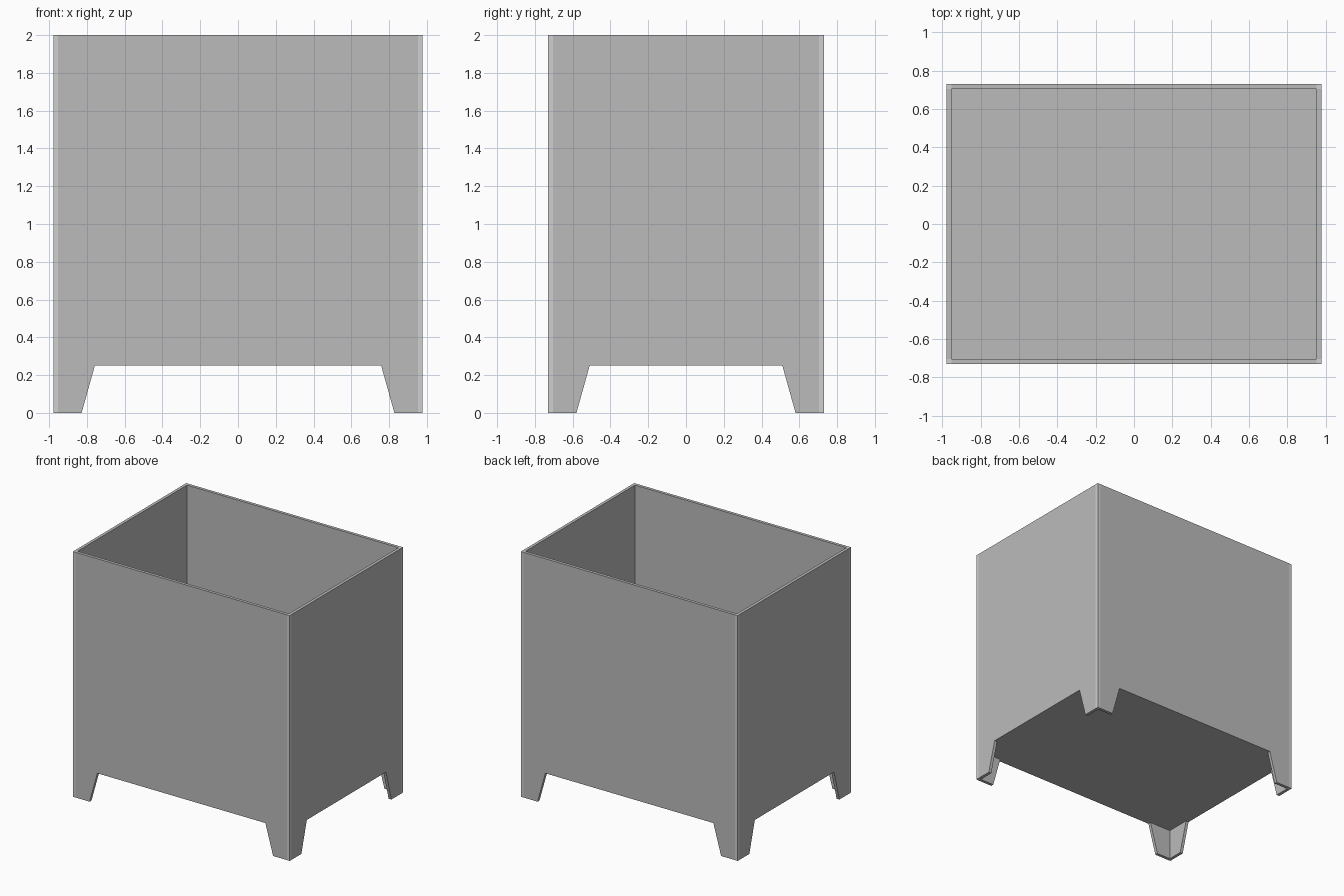
import bpy
import bmesh
from mathutils import Matrix, Vector

cube = bpy.data.objects.get("Cube")
if cube:
    bpy.data.objects.remove(cube, do_unlink=True)

HX, HY, TOP = 0.978, 0.73, 2.0   # half width, half depth, height
WALL = 0.025                     # panel thickness
BELLY = 0.25                     # underside height between the legs
FOOT, HIP = 0.15, 0.22           # leg width at the ground and at the belly


def material(name, value):
    mat = bpy.data.materials.new(name)
    mat.use_nodes = True
    colour = (value, value, value, 1)
    mat.diffuse_color = colour
    mat.node_tree.nodes["Principled BSDF"].inputs["Base Color"].default_value = colour
    return mat


grey = material("mid grey", 0.5)
light = material("light grey", 0.63)


def finish(name, bm, mat):
    bmesh.ops.recalc_face_normals(bm, faces=bm.faces)
    mesh = bpy.data.meshes.new(name)
    bm.to_mesh(mesh)
    bm.free()
    mesh.materials.append(mat)
    obj = bpy.data.objects.new(name, mesh)
    bpy.context.collection.objects.link(obj)
    return obj


def box(name, low, high, mat):
    low, high = Vector(low), Vector(high)
    bm = bmesh.new()
    bmesh.ops.create_cube(bm, size=1)
    bmesh.ops.scale(bm, vec=high - low, verts=bm.verts)
    bmesh.ops.translate(bm, vec=(low + high) / 2, verts=bm.verts)
    return finish(name, bm, mat)


def panel(name, half, distance, turn):
    """Upright wall with two tapered legs, set between the corner posts."""
    right = [(half - WALL, TOP), (half - WALL, 0), (half - FOOT, 0), (half - HIP, BELLY)]
    outline = right + [(-x, z) for x, z in reversed(right)]
    bm = bmesh.new()
    face = bm.faces.new([bm.verts.new((x, -distance, z)) for x, z in outline])
    new = bmesh.ops.extrude_face_region(bm, geom=[face])["geom"]
    moved = [v for v in new if isinstance(v, bmesh.types.BMVert)]
    bmesh.ops.translate(bm, vec=(0, WALL, 0), verts=moved)
    bm.transform(Matrix.Rotation(turn, 4, "Z"))
    finish(name, bm, grey)


# Four walls
QUARTER = 1.5707963
panel("front_wall", HX, HY, 0)
panel("left_wall", HY, HX, QUARTER)
panel("back_wall", HX, HY, 2 * QUARTER)
panel("right_wall", HY, HX, -QUARTER)

# Light corner strips running from rim to foot
for side, sx in (("left", 1), ("right", -1)):
    for end, sy in (("front", -1), ("back", 1)):
        xs = sorted((sx * HX, sx * (HX - WALL)))
        ys = sorted((sy * HY, sy * (HY - WALL)))
        box(f"{end}_{side}_corner", (xs[0], ys[0], 0), (xs[1], ys[1], TOP), light)

# Floor, flush with the belly line
box("floor", (WALL - HX, WALL - HY, BELLY), (HX - WALL, HY - WALL, BELLY + WALL), grey)
